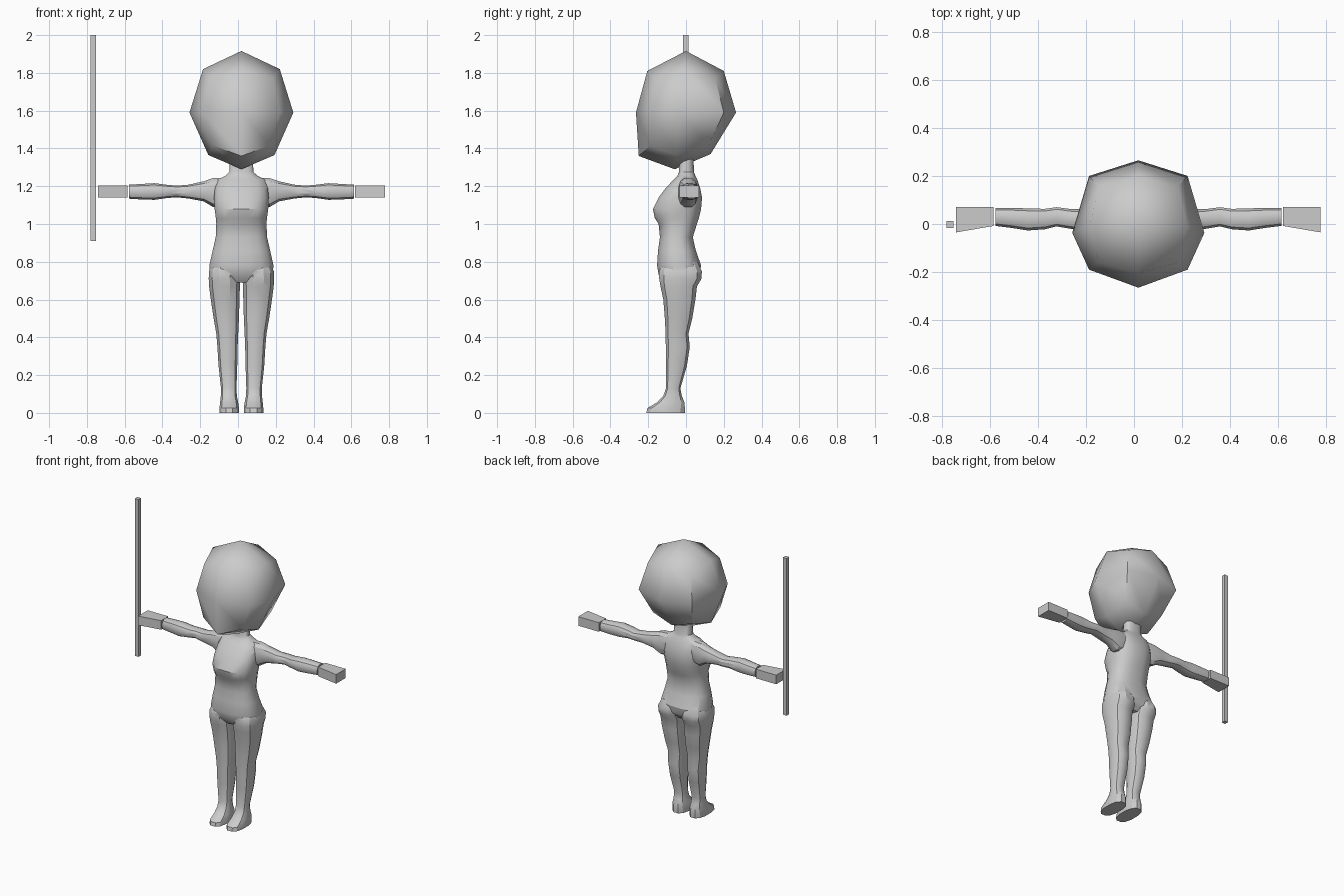
import bpy, bmesh, math

if "Cube" in bpy.data.objects:
    bpy.data.objects.remove(bpy.data.objects["Cube"])

CX = 0.018  # the figure stands slightly right of the origin (staff on the left)


def finish(name, bm, angle=None):
    bmesh.ops.recalc_face_normals(bm, faces=bm.faces)
    me = bpy.data.meshes.new(name)
    bm.to_mesh(me)
    bm.free()
    ob = bpy.data.objects.new(name, me)
    bpy.context.collection.objects.link(ob)
    if angle:
        smooth(ob, angle)
    return ob


def smooth(ob, angle):
    bpy.ops.object.select_all(action='DESELECT')
    ob.select_set(True)
    bpy.context.view_layer.objects.active = ob
    bpy.ops.object.shade_smooth_by_angle(angle=math.radians(angle))


def loft(name, rings, axis, side=1, n=12, power=0.8):
    """Skin rings (pos, lo, hi, lo, hi) along x or z; rounded-box sections."""
    bm = bmesh.new()
    loops = []
    for pos, a0, a1, b0, b1 in rings:
        loop = []
        for i in range(n):
            t = 2 * math.pi * (i + 0.5) / n
            c, s = math.cos(t), math.sin(t)
            a = (a0 + a1) / 2 + (a1 - a0) / 2 * math.copysign(abs(c) ** power, c) / math.cos(math.pi / n) ** power
            b = (b0 + b1) / 2 + (b1 - b0) / 2 * math.copysign(abs(s) ** power, s) / math.cos(math.pi / n) ** power
            co = (pos, a, b) if axis == 'x' else (a, b, pos)
            loop.append(bm.verts.new((CX + side * co[0], co[1], co[2])))
        loops.append(loop)
    for p, q in zip(loops, loops[1:]):
        for i in range(n):
            j = (i + 1) % n
            bm.faces.new((p[i], p[j], q[j], q[i]))
    bm.faces.new(loops[0])
    bm.faces.new(loops[-1])
    return finish(name, bm)


def box(name, inner, outer, side=1, off=CX):
    """Tapered box between two end rectangles (x, y0, y1, z0, z1)."""
    bm = bmesh.new()
    v = [[bm.verts.new((off + side * x, y, z)) for y, z in ((y0, z0), (y1, z0), (y1, z1), (y0, z1))]
         for x, y0, y1, z0, z1 in (inner, outer)]
    bm.faces.new(v[0])
    bm.faces.new(v[1])
    for i in range(4):
        j = (i + 1) % 4
        bm.faces.new((v[0][i], v[0][j], v[1][j], v[1][i]))
    return finish(name, bm)


# torso and neck: z, half width, front y, back y
torso = [(0.69, .09, -.115, .035), (0.73, .165, -.145, .07), (0.78, .170, -.153, .08),
         (0.86, .152, -.148, .052), (0.93, .136, -.138, .036), (1.00, .133, -.145, .058),
         (1.03, .135, -.165, .068), (1.08, .142, -.175, .08), (1.14, .145, -.145, .085),
         (1.19, .140, -.108, .075), (1.235, .125, -.065, .06), (1.255, .085, -.045, .05),
         (1.275, .064, -.038, .042), (1.35, .060, -.036, .04)]
body = loft("body", [(z, -w, w, f, b) for z, w, f, b in torso], 'z', n=16)

# leg and foot: z, inner x, outer x, front y, back y
leg = [(0.80, .02, .150, -.12, .06), (0.75, .006, .172, -.142, .084), (0.71, .006, .173, -.142, .082),
       (0.67, .008, .171, -.135, .058), (0.60, .010, .162, -.12, .05), (0.50, .013, .147, -.112, .033),
       (0.42, .017, .133, -.108, .013), (0.35, .020, .127, -.107, .02), (0.25, .022, .121, -.107, .005),
       (0.13, .026, .108, -.106, -.03), (0.09, .024, .109, -.120, -.022), (0.055, .017, .113, -.155, -.008),
       (0.025, .013, .116, -.205, -.006), (0.0, .013, .116, -.210, -.006)]

# arm: x, front y, back y, bottom z, top z
arm = [(.08, -.04, .055, 1.10, 1.245), (.15, -.04, .062, 1.09, 1.243), (.20, -.027, .062, 1.12, 1.226),
       (.28, -.02, .062, 1.135, 1.208), (.34, -.01, .07, 1.141, 1.203), (.39, -.022, .063, 1.138, 1.207),
       (.46, -.027, .065, 1.128, 1.216), (.53, -.016, .067, 1.13, 1.212), (.595, -.008, .067, 1.134, 1.208)]

# merge limbs into one skin
limbs = []
for s in (-1, 1):
    limbs.append(loft("leg", [(z, s * i, s * o, f, b) for z, i, o, f, b in leg], 'z'))
    limbs.append(loft("arm", arm, 'x', s))
for limb in limbs:
    mod = body.modifiers.new("union", 'BOOLEAN')
    mod.operation = 'UNION'
    mod.solver = 'EXACT'
    mod.object = limb
    bpy.context.view_layer.objects.active = body
    bpy.ops.object.modifier_apply(modifier=mod.name)
    bpy.data.objects.remove(limb)
smooth(body, 30)

# block hands
for s, side in ((-1, "left"), (1, "right")):
    box(side + "_hand", (.602, -.008, .07, 1.14, 1.203), (.759, -.035, .07, 1.14, 1.203), s)

# staff
box("staff", (-.78, -.016, .012, .91, 2.0), (-.752, -.016, .012, .91, 2.0), off=0)

# head: three eight-sided rings between two poles
# side(x, y, z), corner x, front corner y, back corner y, corner z, front(y, z), back(y, z)
head_rings = [((.203, -.01, 1.82), .165, -.16, .155, 1.77, (-.205, 1.81), (.2, 1.81)),
              ((.275, -.037, 1.59), .205, -.19, .2, 1.59, (-.265, 1.59), (.265, 1.59)),
              ((.175, -.05, 1.365), .15, -.19, .12, 1.415, (-.25, 1.36), (.13, 1.37))]
bm = bmesh.new()
loops = []
for (sx, sy, sz), cx, cf, cb, cz, (fy, fz), (by, bz) in head_rings:
    pts = [(sx, sy, sz), (cx, cb, cz), (0, by, bz), (-cx, cb, cz),
           (-sx, sy, sz), (-cx, cf, cz), (0, fy, fz), (cx, cf, cz)]
    loops.append([bm.verts.new((CX + x, y, z)) for x, y, z in pts])
for p, q in zip(loops, loops[1:]):
    for i in range(8):
        j = (i + 1) % 8
        bm.faces.new((p[i], p[j], q[j], q[i]))
for pole, ring in (((CX, 0, 1.916), loops[0]), ((CX, -.06, 1.29), loops[2])):
    v = bm.verts.new(pole)
    for i in range(0, 8, 2):
        bm.faces.new((v, ring[i], ring[i + 1], ring[(i + 2) % 8]))
finish("head", bm, 50)
